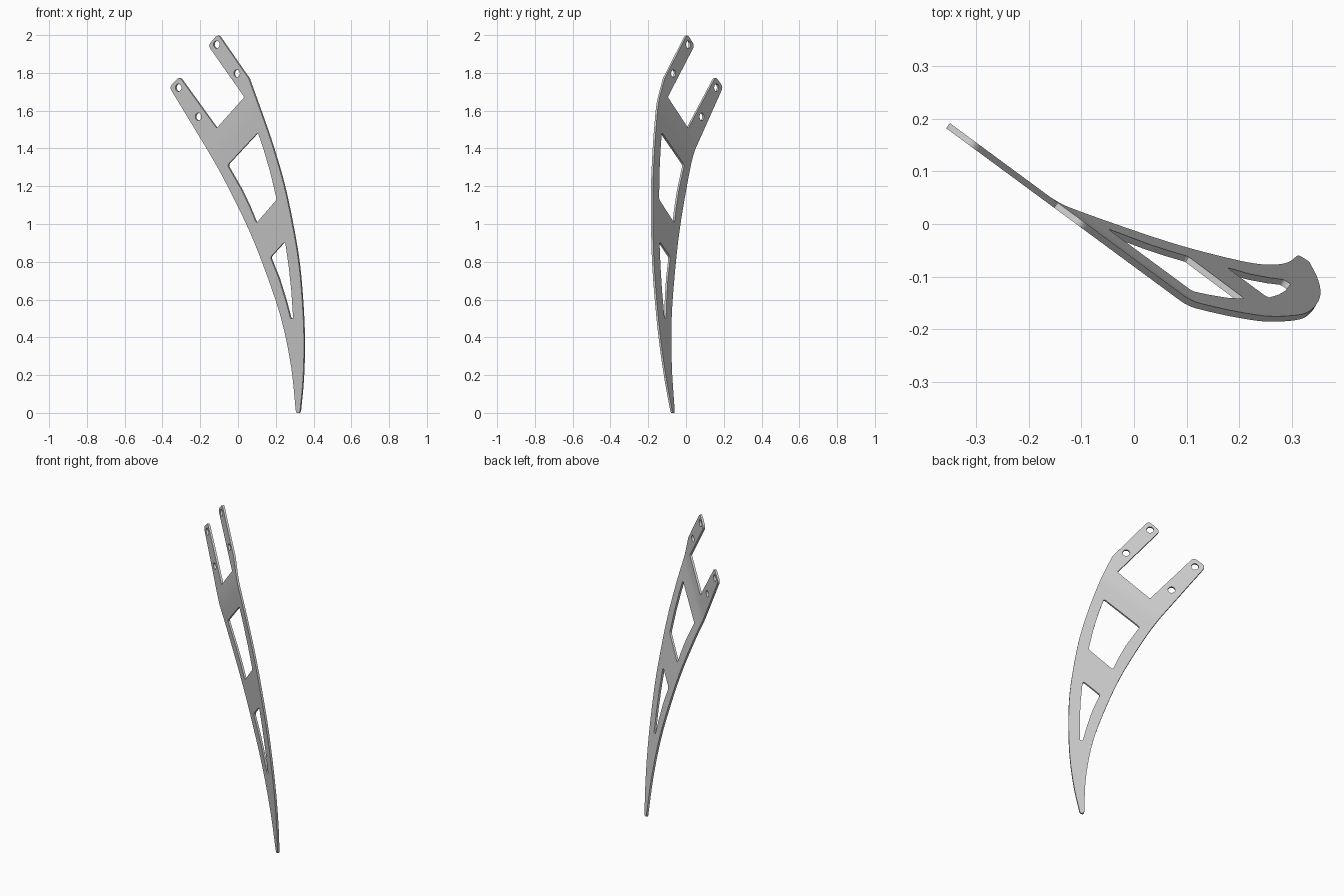
import bpy, bmesh, math
from mathutils import Vector

if "Cube" in bpy.data.objects:
    bpy.data.objects.remove(bpy.data.objects["Cube"])

THICK = 0.012
SOFT = 0.008          # half width of the soft bend


def smooth_curve(pts, steps=5):
    """Catmull-Rom curve through the points."""
    p = [Vector(q) for q in pts]
    p = [2 * p[0] - p[1]] + p + [2 * p[-1] - p[-2]]
    out = []
    for i in range(1, len(p) - 2):
        a, b, c, d = p[i - 1:i + 3]
        for s in range(steps):
            t = s / steps
            out.append(0.5 * (2 * b + (c - a) * t + (2 * a - 5 * b + 4 * c - d) * t * t
                              + (3 * b - a - 3 * c + d) * t ** 3))
    return out + [p[-2]]


def rounded(corner, before, after, r, steps=4):
    """Small rounded corner between two neighbours."""
    c, a, b = Vector(corner), Vector(before), Vector(after)
    s = c + (a - c).normalized() * r
    e = c + (b - c).normalized() * r
    return [s.lerp(c, t).lerp(c.lerp(e, t), t) for t in (i / steps for i in range(steps + 1))]


def rounded_loop(pts, radii):
    out = []
    for i, (p, r) in enumerate(zip(pts, radii)):
        if r:
            out += rounded(p, pts[i - 1], pts[(i + 1) % len(pts)], r)
        else:
            out.append(Vector(p))
    return out


def bolt_hole(x, z, r=0.02, n=24):
    return [Vector((x + 0.8 * r * math.cos(2 * math.pi * i / n),
                    z + r * math.sin(2 * math.pi * i / n))) for i in range(n)]


# Outer outline, front projection (x, z): two prongs on top, curved blade below
right_edge = smooth_curve([(.06, 1.77), (.107, 1.64), (.15, 1.52), (.19, 1.40), (.245, 1.21),
                           (.29, 1.0), (.325, .79), (.345, .56), (.352, .36), (.346, .17), (.331, .01)])
left_edge = smooth_curve([(.309, .01), (.285, .24), (.238, .475), (.17, .69), (.065, .96),
                          (-.07, 1.235), (-.16, 1.395)])
fork = [(-.16, 1.395), (-.36, 1.725), (-.307, 1.78), (-.11, 1.507), (.037, 1.672),
        (-.155, 1.945), (-.103, 2.005), (.06, 1.77)]
fork_radii = [.02, .02, .006, .006, .02, .02]
outline = right_edge + [Vector((.326, 0)), Vector((.314, 0))] + left_edge
for i, r in enumerate(fork_radii, 1):
    outline += rounded(fork[i], fork[i - 1], fork[i + 1], r)

# Lightening windows and bolt holes
upper_window = rounded_loop([(-.053, 1.312), (.108, 1.485), (.14, 1.39), (.175, 1.27), (.208, 1.13),
                             (.10, 1.005), (.065, 1.09), (.025, 1.175)], [.012, .012, 0, 0, .012, .012, 0, 0])
lower_window = rounded_loop([(.174, .824), (.252, .91), (.272, .77), (.285, .65), (.295, .50),
                             (.281, .50), (.257, .59), (.22, .71)], [.012, .02, 0, 0, .006, .006, 0, 0])
loops = [outline, upper_window, lower_window]
loops += [bolt_hole(*c) for c in ((-.11, 1.95), (-.003, 1.797), (-.312, 1.722), (-.207, 1.568))]

# Flat sheet with holes
bm = bmesh.new()
for loop in loops:
    vs = [bm.verts.new((p.x, 0, p.y)) for p in loop]
    for i in range(len(vs)):
        bm.edges.new((vs[i - 1], vs[i]))
bmesh.ops.triangle_fill(bm, edges=bm.edges[:], use_beauty=True, use_dissolve=False)

# Cuts along the bend, then push onto the two planes
bend_normal = Vector((-.137, 0, .128))
for k in range(-2, 3):
    level = .1957 + SOFT * k / 2
    bmesh.ops.bisect_plane(bm, geom=bm.verts[:] + bm.edges[:] + bm.faces[:], dist=1e-5,
                           plane_co=(0, 0, level / .128), plane_no=bend_normal)
for v in bm.verts:
    x, z = v.co.x, v.co.z
    d = bend_normal.x * x + bend_normal.z * z - .1957
    lift = 0 if d <= -SOFT else d if d >= SOFT else (d + SOFT) ** 2 / (4 * SOFT)
    v.co.y = .122 - .60 * x - .128 * z + lift
bm.normal_update()
bmesh.ops.reverse_faces(bm, faces=[f for f in bm.faces if f.normal.y > 0])

mesh = bpy.data.meshes.new("bent_bracket_blade")
bm.to_mesh(mesh)
bm.free()
blade = bpy.data.objects.new("bent_bracket_blade", mesh)
bpy.context.collection.objects.link(blade)
bpy.context.view_layer.objects.active = blade
blade.select_set(True)

# Plate thickness
mod = blade.modifiers.new("thickness", 'SOLIDIFY')
mod.thickness = THICK
mod.offset = 0
bpy.ops.object.modifier_apply(modifier=mod.name)
bpy.ops.object.shade_smooth_by_angle(angle=math.radians(30))
